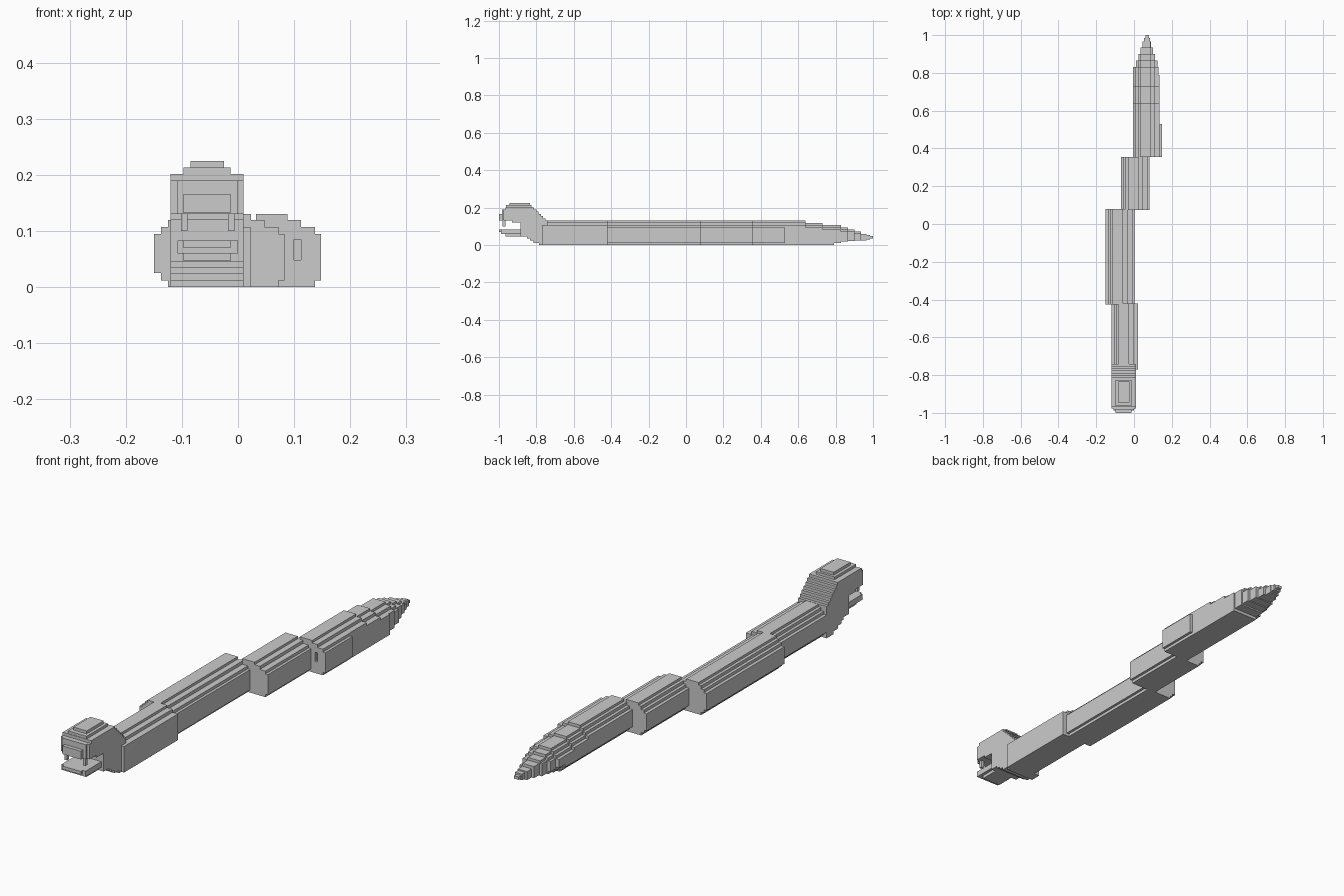
import bpy, bmesh

if "Cube" in bpy.data.objects:
    bpy.data.objects.remove(bpy.data.objects["Cube"])

grey = bpy.data.materials.new("plain grey")
grey.diffuse_color = (0.6, 0.6, 0.6, 1)
grey.use_nodes = True
grey.node_tree.nodes["Principled BSDF"].inputs["Base Color"].default_value = grey.diffuse_color


def prism(name, outline, a, b, axis):
    """Extrude a 2D outline from a to b along axis 'x' (outline y,z) or 'y' (outline x,z)."""
    pts = []
    for p in outline:
        if not pts or abs(p[0] - pts[-1][0]) + abs(p[1] - pts[-1][1]) > 1e-5:
            pts.append(p)
    if abs(pts[0][0] - pts[-1][0]) + abs(pts[0][1] - pts[-1][1]) < 1e-5:
        pts.pop()
    bm = bmesh.new()
    rings = []
    for t in (a, b):
        rings.append([bm.verts.new((t, u, v) if axis == 'x' else (u, t, v)) for u, v in pts])
    n = len(pts)
    bm.faces.new(rings[0])
    bm.faces.new(rings[1])
    for i in range(n):
        j = (i + 1) % n
        bm.faces.new((rings[0][i], rings[0][j], rings[1][j], rings[1][i]))
    bmesh.ops.recalc_face_normals(bm, faces=bm.faces)
    me = bpy.data.meshes.new(name)
    bm.to_mesh(me)
    bm.free()
    me.materials.append(grey)
    ob = bpy.data.objects.new(name, me)
    bpy.context.collection.objects.link(ob)
    return ob


def box(name, x0, x1, y0, y1, z0, z1):
    return prism(name, [(x0, z0), (x1, z0), (x1, z1), (x0, z1)], y0, y1, 'y')


def stairs(pts):
    """Join points with square steps: first sideways, then up or down."""
    out = [pts[0]]
    for (u, v) in pts[1:]:
        out += [(u, out[-1][1]), (u, v)]
    return out


# Stepped body cross-section, offsets from the segment's ridge line
LEFT = [(-0.028, 0.13), (-0.04, 0.12), (-0.052, 0.107), (-0.065, 0.095)]
RIGHT = [(0.028, 0.13), (0.052, 0.12), (0.077, 0.107), (0.088, 0.095)]
LEFT_LOW = [(-0.065, 0.025), (-0.052, 0.012), (-0.04, 0.0)]
RIGHT_LOW = [(0.088, 0.012), (0.077, 0.0)]


def body(name, c, y0, y1, drop=0.0, lift=0.0, lo=-1.0, hi=1.0):
    """Body length; drop and lift shift its top and bottom, lo and hi clip its sides."""
    top = 0.13 - drop
    mid = lift + (top - lift) * 0.5

    def place(p, upper):
        x = min(max(c + p[0], lo), hi)
        z = max(p[1] - drop, mid) if upper else min(p[1] + lift, mid)
        return (x, z)

    left = [place(p, True) for p in LEFT]
    right = [place(p, True) for p in RIGHT]
    lleft = [place(p, False) for p in LEFT_LOW]
    lright = [place(p, False) for p in RIGHT_LOW]

    def down(pts):
        # outward steps on the upper half
        out = [pts[0]]
        for u, v in pts[1:]:
            out += [(out[-1][0], v), (u, v)]
        return out

    outline = down(left) + stairs(lleft)
    outline += list(reversed(down(right) + stairs(lright)))
    return prism(name, outline, y0, y1, 'y')


# Offset body segments
body("front_segment", -0.055, -0.77, -0.42, hi=0.022)
body("second_segment", -0.085, -0.425, 0.08)
body("third_segment", -0.005, 0.075, 0.355)
tail_base = body("tail_base", 0.06, 0.355, 0.53)

# Slot sunk into the front of the tail base
cutter = box("slot_cutter", 0.1, 0.112, 0.34, 0.37, 0.048, 0.085)
cutter.hide_render = True
cutter.display_type = 'WIRE'
cut = tail_base.modifiers.new("slot", 'BOOLEAN')
cut.object = cutter
cut.solver = 'EXACT'

# Tail tapering in steps: end, drop, lift, left limit, right limit
taper = [
    (0.64, 0.0, 0.0, -0.005, 0.136), (0.73, 0.012, 0.0, -0.005, 0.136),
    (0.79, 0.023, 0.0, -0.005, 0.136), (0.83, 0.023, 0.012, -0.005, 0.13),
    (0.865, 0.035, 0.018, 0.01, 0.124), (0.90, 0.047, 0.022, 0.024, 0.112),
    (0.935, 0.058, 0.025, 0.035, 0.1), (0.965, 0.07, 0.025, 0.046, 0.09),
    (0.985, 0.075, 0.03, 0.054, 0.086), (1.0, 0.082, 0.036, 0.06, 0.08),
]
start = 0.53
for i, (end, drop, lift, lo, hi) in enumerate(taper):
    body(f"tail_step_{i + 1}", 0.06, start, end, drop, lift, lo, hi)
    start = end

# Neck and head: stepped side silhouettes, narrower where taller
back = [(-0.74, 0.131)]
for i in range(6):
    back += [(-0.752 - 0.012 * i, back[-1][1]), (-0.752 - 0.012 * i, 0.142 + 0.012 * i)]
throat = [(-0.885, 0.12), (-0.885, 0.045), (-0.85, 0.045), (-0.85, 0.035), (-0.835, 0.035),
          (-0.835, 0.024), (-0.815, 0.024), (-0.815, 0.012), (-0.785, 0.012),
          (-0.785, 0.0), (-0.74, 0.0)]
wide = back + [(-0.965, 0.202), (-0.965, 0.19), (-0.977, 0.19), (-0.977, 0.13),
               (-0.93, 0.13), (-0.93, 0.12)] + throat
prism("head_and_neck", wide, -0.12, 0.01, 'x')

# Brow, crown and snout
box("brow", -0.097, -0.013, -0.963, -0.825, 0.2, 0.213)
box("crown", -0.085, -0.025, -0.945, -0.835, 0.21, 0.225)
box("forehead", -0.108, 0.0, -0.985, -0.95, 0.13, 0.19)
box("snout", -0.097, -0.013, -1.0, -0.96, 0.132, 0.166)

# Lower jaw, stepped underneath
box("jaw", -0.108, 0.0, -0.988, -0.87, 0.06, 0.083)
box("jaw_tip", -0.097, -0.013, -1.0, -0.98, 0.07, 0.083)
box("jaw_underside", -0.097, -0.013, -0.965, -0.86, 0.047, 0.062)

# Fangs
for side, x in (("left", -0.102), ("right", -0.018)):
    box(f"{side}_fang", x, x + 0.012, -0.98, -0.966, 0.1, 0.135)
